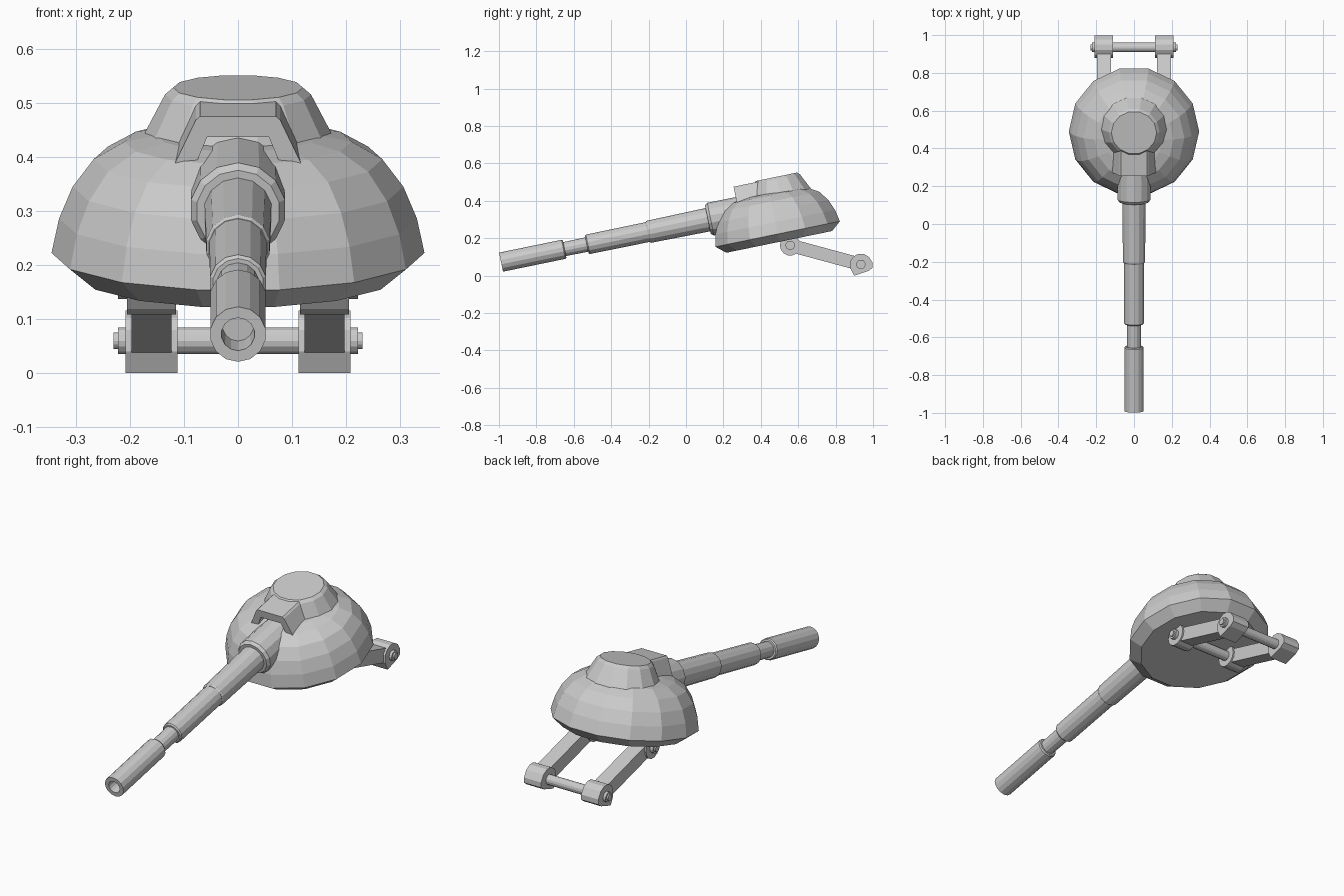
import bpy, bmesh, math
from mathutils import Matrix, Vector

if "Cube" in bpy.data.objects:
    bpy.data.objects.remove(bpy.data.objects["Cube"])

# Turret frame: origin at the centre of the dome rim, tilted nose-down
TILT = Matrix.Translation((0, 0.49, 0.2225)) @ Matrix.Rotation(math.radians(11.6), 4, 'X')


def finish(name, bm, matrix):
    bmesh.ops.recalc_face_normals(bm, faces=bm.faces)
    bm.transform(matrix)
    mesh = bpy.data.meshes.new(name)
    bm.to_mesh(mesh)
    bm.free()
    ob = bpy.data.objects.new(name, mesh)
    bpy.context.collection.objects.link(ob)
    return ob


def lathe(name, profile, sides, matrix, offset=0.0):
    """Revolve (radius, height) points around local z, capping both ends."""
    bm = bmesh.new()
    rings = []
    for r, h in profile:
        ring = []
        for i in range(sides):
            a = 2 * math.pi * (i + offset) / sides
            ring.append(bm.verts.new((r * math.cos(a), r * math.sin(a), h)))
        rings.append(ring)
    for lo, hi in zip(rings, rings[1:]):
        for i in range(sides):
            j = (i + 1) % sides
            bm.faces.new((lo[i], lo[j], hi[j], hi[i]))
    bm.faces.new(rings[0][::-1])
    bm.faces.new(rings[-1])
    return finish(name, bm, matrix)


def prism(name, points, depth, matrix):
    """Extrude a flat outline along local z."""
    bm = bmesh.new()
    face = bm.faces.new([bm.verts.new((x, y, 0)) for x, y in points])
    ext = bmesh.ops.extrude_face_region(bm, geom=[face])
    verts = [v for v in ext['geom'] if isinstance(v, bmesh.types.BMVert)]
    bmesh.ops.translate(bm, verts=verts, vec=(0, 0, depth))
    return finish(name, bm, matrix)


# Dome body
lathe("turret_dome", [(0.293, -0.043), (0.345, 0), (0.331, 0.065), (0.306, 0.125),
                      (0.267, 0.177), (0.21, 0.21), (0.15, 0.222)], 14,
      TILT @ Matrix.Diagonal((1, 1.01, 1, 1)))

# Raised hatch on top
lathe("turret_cupola", [(0.185, 0.185), (0.178, 0.205), (0.135, 0.288), (0.12, 0.301)], 14,
      TILT @ Matrix.Translation((0, 0.055, 0)) @ Matrix.Diagonal((1, 0.96, 1, 1)))

# Arch-shaped guard over the barrel root
STAND = Matrix.Rotation(math.radians(90), 4, 'X')
arch = [(-0.122, 0.195), (-0.078, 0.288), (-0.07, 0.295), (0.07, 0.295), (0.078, 0.288),
        (0.122, 0.195), (0.082, 0.195), (0.057, 0.256), (-0.057, 0.256), (-0.082, 0.195)]
prism("barrel_guard", arch, 0.165, TILT @ Matrix.Translation((0, -0.015, 0)) @ STAND)

# Barrel: stepped tube running forward from the dome, with a bored muzzle
barrel = TILT @ Matrix.Translation((0, 0, 0.15)) @ STAND
lathe("barrel_collar", [(0.088, 0.10), (0.089, 0.335), (0.078, 0.35), (0.05, 0.35)], 14, barrel, 0.5)
lathe("gun_barrel", [(0.064, 0.30), (0.060, 0.672), (0.055, 0.679), (0.054, 0.679),
                     (0.053, 1.005), (0.047, 1.011), (0.039, 1.011), (0.038, 1.132),
                     (0.047, 1.132), (0.052, 1.138), (0.052, 1.479), (0.031, 1.479),
                     (0.029, 1.40)], 14, barrel, 0.5)

# Linkage under the dome: pivots given as (y, z)
UP, LOW = Vector((0.557, 0.162)), Vector((0.935, 0.06))
# Maps local (x, y, z) onto world (y, z, x)
SIDE = Matrix(((0, 0, 1, 0), (1, 0, 0, 0), (0, 1, 0, 0), (0, 0, 0, 1)))


def across(x, p):
    return Matrix.Translation((x, p.x, p.y)) @ SIDE


# Cross rods with stepped ends
for name, p in (("upper_rod", UP), ("lower_rod", LOW)):
    lathe(name, [(0.016, -0.23), (0.016, -0.222), (0.025, -0.222), (0.025, 0.222),
                 (0.016, 0.222), (0.016, 0.23)], 14, across(0, p))

# Arms and hubs on both sides
along = (LOW - UP).normalized()
normal = Vector((-along.y, along.x)) * 0.035
bar = [UP + normal, UP - normal, LOW - normal, LOW + normal]
shoe = [(0.879, 0.04), (0.899, 0.0), (0.975, 0.025), (0.998, 0.042), (0.998, 0.068),
        (0.978, 0.1), (0.95, 0.116), (0.92, 0.116), (0.895, 0.102), (0.88, 0.08)]
for side, s in (("left", -1), ("right", 1)):
    mid = s * 0.16
    lathe(side + "_upper_hub", [(0.055, -0.045), (0.055, 0.045)], 14, across(mid, UP))
    prism(side + "_arm", [tuple(v) for v in bar], 0.074,
          Matrix.Translation((mid - 0.037, 0, 0)) @ SIDE)
    prism(side + "_lower_hub", shoe, 0.096, Matrix.Translation((mid - 0.048, 0, 0)) @ SIDE)
